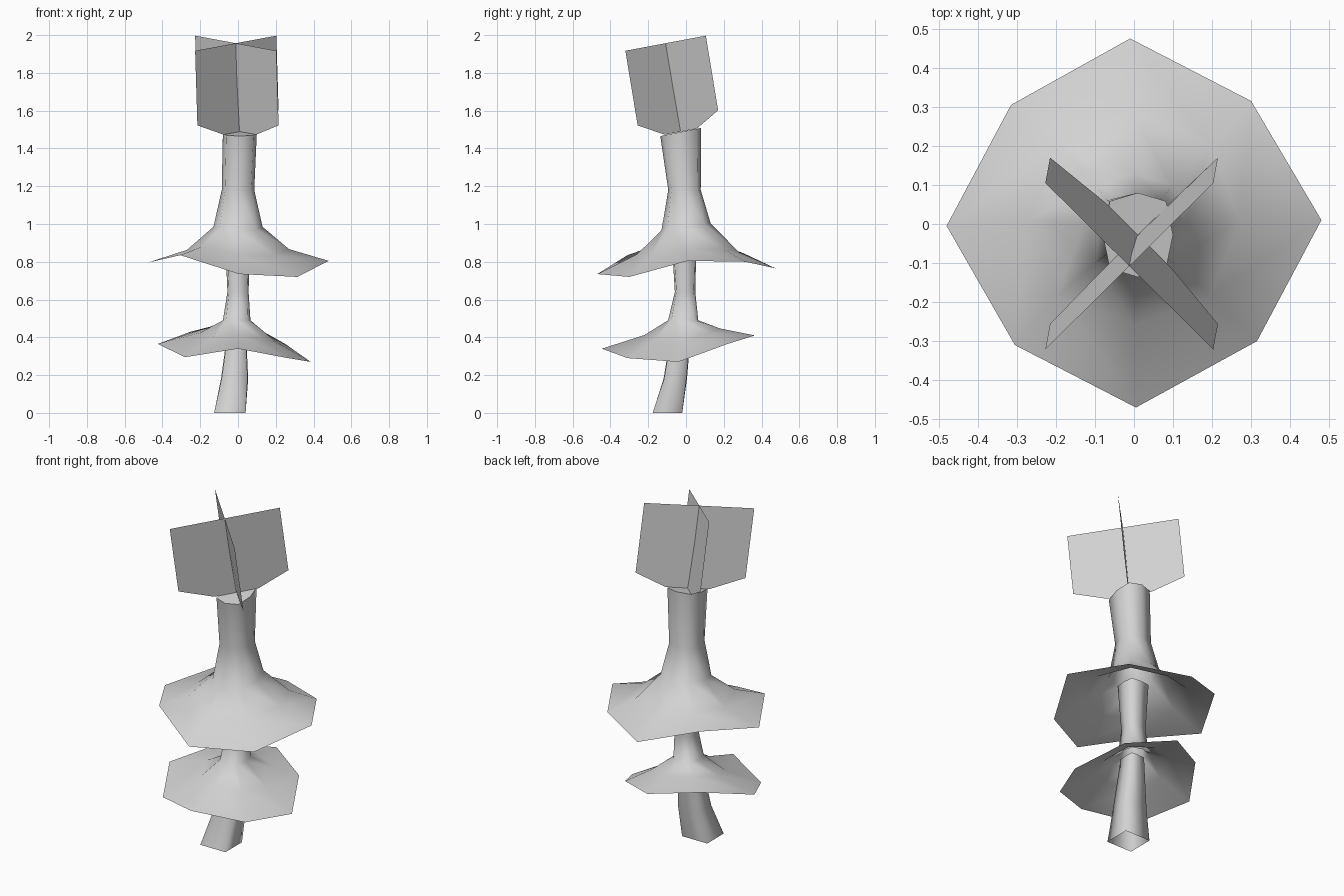
import bpy, bmesh, math
from mathutils import Vector

old = bpy.data.objects.get("Cube")
if old:
    bpy.data.objects.remove(old)

grey = bpy.data.materials.new("plain grey")
grey.use_nodes = True
grey.diffuse_color = (0.65, 0.65, 0.65, 1)
grey.node_tree.nodes["Principled BSDF"].inputs["Base Color"].default_value = grey.diffuse_color


def finish(name, bm, smooth):
    mesh = bpy.data.meshes.new(name)
    bm.to_mesh(mesh)
    bm.free()
    mesh.materials.append(grey)
    for p in mesh.polygons:
        p.use_smooth = smooth and len(p.vertices) == 4
    obj = bpy.data.objects.new(name, mesh)
    bpy.context.collection.objects.link(obj)
    return obj


def ring(x, y, z, rx, ry, corner=0.8, tilt=0.0):
    """Eight points; corner 0.71 is round, 1 is square."""
    pts = []
    for i in range(8):
        a = i * math.pi / 4
        k = corner * math.sqrt(2) if i % 2 else 1
        dx, dy = rx * k * math.cos(a), ry * k * math.sin(a)
        pts.append(Vector((x + dx, y + dy, z + tilt * dy)))
    return pts


def shoulder(rim, x, y, z, radius, follow):
    """Round ring that partly follows the waves of the rim."""
    mean = sum(p.z for p in rim) / len(rim)
    pts = ring(x, y, z, radius, radius, 0.72)
    for p, r in zip(pts, rim):
        p.z += follow * (r.z - mean)
    return pts


def loft(name, rings, cap=False):
    """Skin of quads from the top ring down to the lowest."""
    bm = bmesh.new()
    rows = [[bm.verts.new(p) for p in r] for r in rings]
    for up, low in zip(rows, rows[1:]):
        for i in range(8):
            j = (i + 1) % 8
            bm.faces.new((up[i], low[i], low[j], up[j]))
    if cap:
        bm.faces.new(rows[0])
    return finish(name, bm, True)


# Rims, anticlockwise from +x
upper_rim = [Vector(p) for p in (
    (0.48, 0.01, 0.805), (0.30, 0.315, 0.80), (-0.01, 0.475, 0.765), (-0.315, 0.305, 0.845),
    (-0.48, -0.005, 0.795), (-0.305, -0.31, 0.835), (0.005, -0.47, 0.735), (0.315, -0.30, 0.72))]
lower_rim = [Vector(p) for p in (
    (0.385, -0.04, 0.27), (0.25, 0.22, 0.365), (0.0, 0.365, 0.41), (-0.25, 0.22, 0.43),
    (-0.425, -0.04, 0.365), (-0.28, -0.31, 0.295), (0.0, -0.445, 0.34), (0.265, -0.31, 0.29))]

# Upper bell with its neck
loft("upper_bell", [
    ring(0.01, -0.028, 1.487, 0.09, 0.108, 0.8, 0.2),
    ring(0.0, -0.008, 1.18, 0.086, 0.086, 0.8),
    ring(0.0, 0.0, 0.985, 0.13, 0.13, 0.76, 0.15),
    shoulder(upper_rim, 0.0, 0.01, 0.86, 0.27, 0.4),
    upper_rim], cap=True)

# Lower bell with the stem that runs up into the upper bell
loft("lower_bell", [
    ring(-0.002, -0.01, 0.92, 0.066, 0.066, 0.9),
    ring(0.0, -0.005, 0.64, 0.056, 0.054, 0.85),
    ring(-0.007, -0.015, 0.49, 0.073, 0.08, 0.78),
    shoulder(lower_rim, 0.0, -0.02, 0.415, 0.2, 0.5),
    lower_rim])

# Crooked open foot
loft("foot_stem", [
    ring(-0.005, -0.02, 0.47, 0.045, 0.05, 0.95),
    ring(-0.018, -0.057, 0.18, 0.072, 0.062, 0.95),
    ring(-0.043, -0.098, 0.0, 0.083, 0.078, 1.0)])

# Crossed fins standing on the neck, leaning to the front
for name, side in (("left_front_fin", -1), ("left_back_fin", 1)):
    bm = bmesh.new()
    reach = Vector((0.215, 0.213 * side, 0.04 * side))
    top = Vector((-0.012, -0.108, 1.957))
    corner = Vector((0.0, -0.043, 1.562))
    foot = Vector((0.01, -0.028, 1.489))
    outline = (top + reach, top - reach, corner - reach,
               foot - reach * 0.4, foot + reach * 0.4, corner + reach)
    bm.faces.new([bm.verts.new(p) for p in outline])
    finish(name, bm, False)
